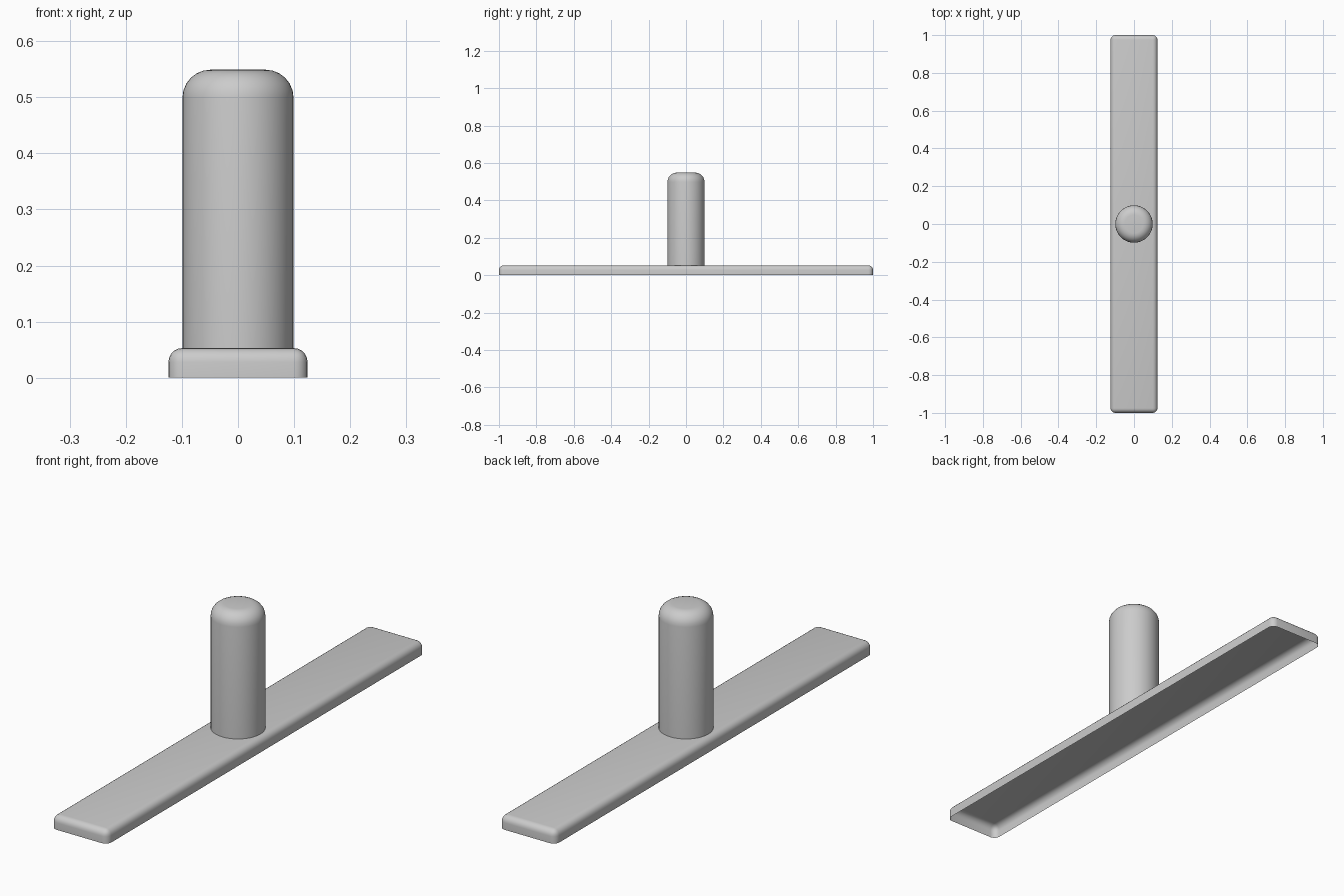
import bpy, bmesh, math

if "Cube" in bpy.data.objects:
    bpy.data.objects.remove(bpy.data.objects["Cube"])

BASE_TOP = 0.053
PEG_TOP = 0.549
PEG_R = 0.099


def make_object(name, bm):
    mesh = bpy.data.meshes.new(name)
    bm.to_mesh(mesh)
    bm.free()
    obj = bpy.data.objects.new(name, mesh)
    bpy.context.collection.objects.link(obj)
    bpy.ops.object.select_all(action='DESELECT')
    obj.select_set(True)
    bpy.context.view_layer.objects.active = obj
    bpy.ops.object.shade_smooth_by_angle(angle=math.radians(35))
    return obj


# Base bar: thin shell, open underneath, rounded top and corner edges
bm = bmesh.new()
bmesh.ops.create_cube(bm, size=1)
for v in bm.verts:
    v.co.x *= 0.248
    v.co.y *= 2.0
    v.co.z = BASE_TOP if v.co.z > 0 else 0.0
bottom = [f for f in bm.faces if f.normal.z < -0.5]
bmesh.ops.delete(bm, geom=bottom, context='FACES_ONLY')
edges = [e for e in bm.edges if not e.is_boundary]
bmesh.ops.bevel(bm, geom=edges, offset=0.025, segments=5, profile=0.5,
                affect='EDGES', clamp_overlap=True)
make_object("base_bar", bm)

# Peg: cylinder with rounded top rim, open where it meets the bar
bm = bmesh.new()
bmesh.ops.create_cone(bm, cap_ends=True, segments=48, radius1=PEG_R,
                      radius2=PEG_R, depth=PEG_TOP - BASE_TOP)
bmesh.ops.translate(bm, verts=bm.verts, vec=(0, 0, (PEG_TOP + BASE_TOP) / 2))
bottom = [f for f in bm.faces if f.normal.z < -0.5]
bmesh.ops.delete(bm, geom=bottom, context='FACES_ONLY')
rim = [e for e in bm.edges if all(v.co.z > PEG_TOP - 0.01 for v in e.verts)]
bmesh.ops.bevel(bm, geom=rim, offset=0.05, segments=6, profile=0.5,
                affect='EDGES', clamp_overlap=True)
make_object("peg", bm)
